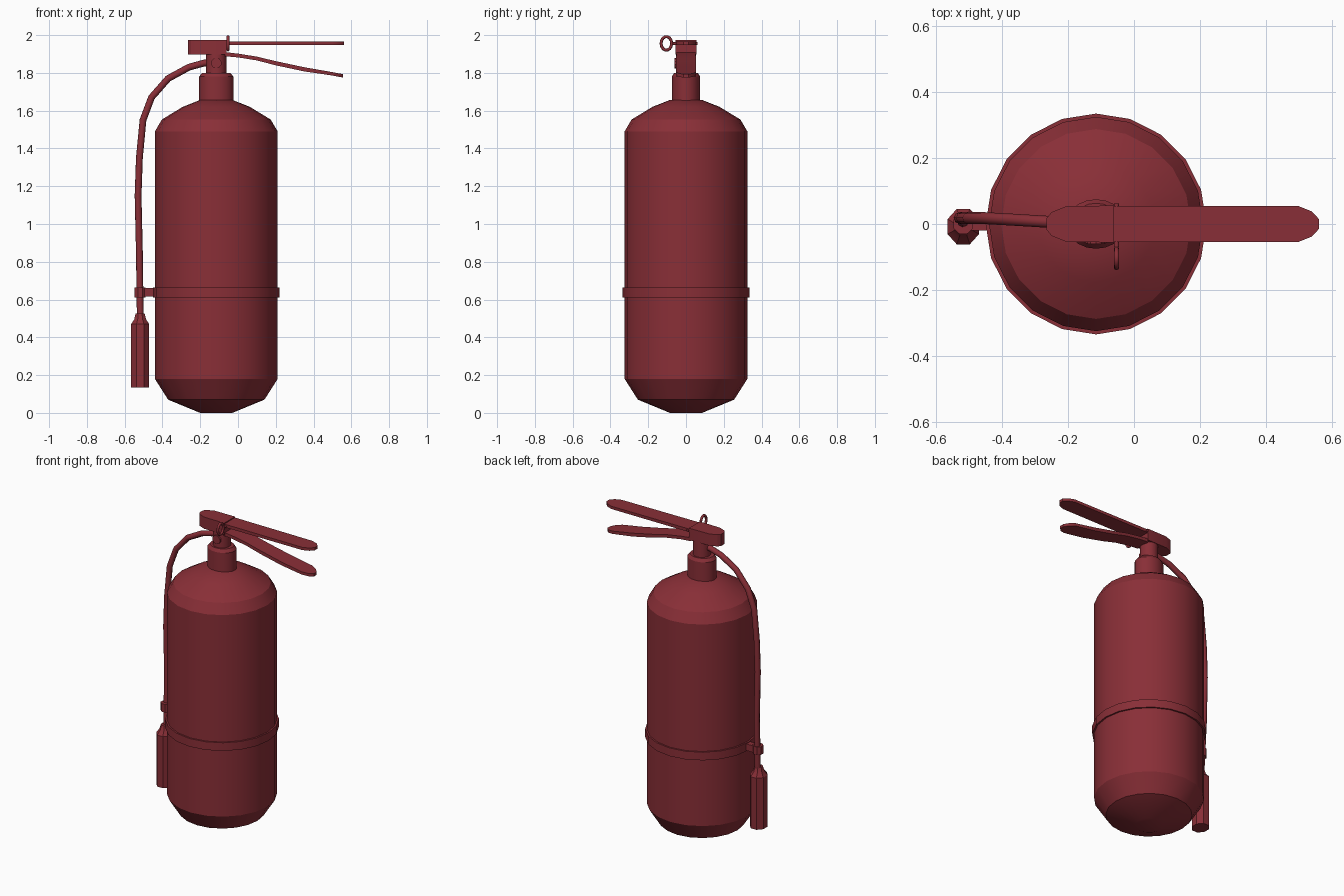
import bpy, bmesh
from math import sin, cos, pi, radians

if "Cube" in bpy.data.objects:
    bpy.data.objects.remove(bpy.data.objects["Cube"])

CX = -0.115  # cylinder axis
red = bpy.data.materials.new("red_paint")
red.diffuse_color = (0.25, 0.028, 0.038, 1)
red.use_nodes = True
red.node_tree.nodes["Principled BSDF"].inputs["Base Color"].default_value = red.diffuse_color


def finish(name, bm, angle=28):
    bmesh.ops.recalc_face_normals(bm, faces=bm.faces)
    me = bpy.data.meshes.new(name)
    bm.to_mesh(me)
    bm.free()
    me.materials.append(red)
    ob = bpy.data.objects.new(name, me)
    bpy.context.collection.objects.link(ob)
    bpy.ops.object.select_all(action='DESELECT')
    ob.select_set(True)
    bpy.context.view_layer.objects.active = ob
    bpy.ops.object.shade_smooth_by_angle(angle=radians(angle))
    return ob


def lathe(name, profile, sides, x=CX, y=0.0, turn=0.0, angle=28):
    """Stack of rings (rx, ry, z), capped at both ends."""
    bm = bmesh.new()
    rings = []
    for rx, ry, z in profile:
        a = [turn + 2 * pi * i / sides for i in range(sides)]
        rings.append([bm.verts.new((x + rx * cos(t), y + ry * sin(t), z)) for t in a])
    for lo, hi in zip(rings, rings[1:]):
        for i in range(sides):
            j = (i + 1) % sides
            bm.faces.new((lo[i], lo[j], hi[j], hi[i]))
    bm.faces.new(rings[0][::-1])
    bm.faces.new(rings[-1])
    return finish(name, bm, angle)


def strip(name, path):
    """Plate following (x, half width, bottom z, top z) stations."""
    bm = bmesh.new()
    secs = [[bm.verts.new((x, y, z)) for y, z in ((-w, b), (w, b), (w, t), (-w, t))]
            for x, w, b, t in path]
    for p, q in zip(secs, secs[1:]):
        for i in range(4):
            j = (i + 1) % 4
            bm.faces.new((p[i], p[j], q[j], q[i]))
    bm.faces.new(secs[0])
    bm.faces.new(secs[-1])
    return finish(name, bm)


def tube(name, pts, radius, res=2, cyclic=False):
    cu = bpy.data.curves.new(name, 'CURVE')
    cu.dimensions = '3D'
    cu.bevel_depth, cu.bevel_resolution, cu.use_fill_caps = radius, res, True
    sp = cu.splines.new('POLY')
    sp.points.add(len(pts) - 1)
    for p, co in zip(sp.points, pts):
        p.co = (*co, 1)
    sp.use_cyclic_u = cyclic
    cu.materials.append(red)
    ob = bpy.data.objects.new(name, cu)
    bpy.context.collection.objects.link(ob)
    return ob


def box(name, x0, x1, y0, y1, z0, z1):
    bm = bmesh.new()
    bmesh.ops.create_cube(bm, size=1)
    for v in bm.verts:
        v.co = ((x0 + x1) / 2 + v.co.x * (x1 - x0), (y0 + y1) / 2 + v.co.y * (y1 - y0),
                (z0 + z1) / 2 + v.co.z * (z1 - z0))
    return finish(name, bm)


# Tank, strap and neck
lathe("tank", [(r, r, z) for r, z in ((0.085, 0), (0.255, 0.07), (0.325, 0.18), (0.325, 1.49),
                                      (0.288, 1.553), (0.178, 1.62), (0.085, 1.657))], 20)
lathe("strap", [(0.335, 0.335, 0.612), (0.335, 0.335, 0.665)], 20)
lathe("neck", [(0.091, 0.075, 1.63), (0.091, 0.075, 1.78), (0.075, 0.063, 1.8)], 20)
lathe("valve_stem", [(0.054, 0.054, 1.78), (0.054, 0.054, 1.92)], 16)

# Pressure gauge on the front of the stem
bm = bmesh.new()
bmesh.ops.create_cone(bm, cap_ends=True, segments=10, radius1=0.028, radius2=0.028, depth=0.03)
gauge = finish("gauge", bm)
gauge.rotation_euler.x = radians(90)
gauge.location = (CX, -0.045, 1.852)

# Valve head and the two squeeze levers
strip("valve_head", [(x, w, 1.897, 1.973) for x, w in
                     ((-0.265, 0.018), (-0.25, 0.036), (-0.205, 0.054), (-0.06, 0.056))])
tip = ((0.50, 0.054), (0.54, 0.038), (0.562, 0.014))
strip("top_lever", [(-0.07, 0.055, 1.947, 1.967)] + [(x, w, 1.947, 1.965) for x, w in tip])
strip("bottom_lever", [(-0.07, 0.05, 1.888, 1.91), (0.0, 0.05, 1.882, 1.902),
                       (0.1, 0.052, 1.866, 1.886), (0.2, 0.053, 1.840, 1.862),
                       (0.35, 0.054, 1.808, 1.83)] +
      [(x - 0.006, w, 1.882 - 0.19 * x, 1.9 - 0.19 * x) for x, w in tip])

# Safety pin with pull ring
tube("pin", [(-0.053, -0.07, 1.955), (-0.053, 0.062, 1.955)], 0.008)
tube("pull_ring", [(-0.053, -0.104 + 0.028 * cos(k * pi / 7), 1.956 + 0.036 * sin(k * pi / 7))
                   for k in range(14)], 0.008, 2, True)

# Hose, its clip and the nozzle
hose = [(-0.13, 1.852), (-0.18, 1.852), (-0.26, 1.83), (-0.37, 1.77), (-0.458, 1.67),
        (-0.503, 1.55), (-0.522, 1.35), (-0.529, 1.15), (-0.522, 0.85), (-0.517, 0.48)]
tube("hose", [(x, 0.018 * min(1, max(0, (-0.15 - x) / 0.3)) * (1 if z > 0.8 else 0.0), z)
              for x, z in hose], 0.018, 2)
box("clip_arm", -0.50, -0.43, -0.02, 0.02, 0.617, 0.66)
lathe("hose_clip", [(0.032, 0.032, 0.612), (0.032, 0.032, 0.665)], 8, -0.518, 0, pi / 8)
lathe("nozzle", [(0.052, 0.058, 0.135), (0.052, 0.058, 0.47), (0.034, 0.036, 0.495),
                 (0.026, 0.026, 0.525)], 8, -0.518, -0.008, pi / 8)
